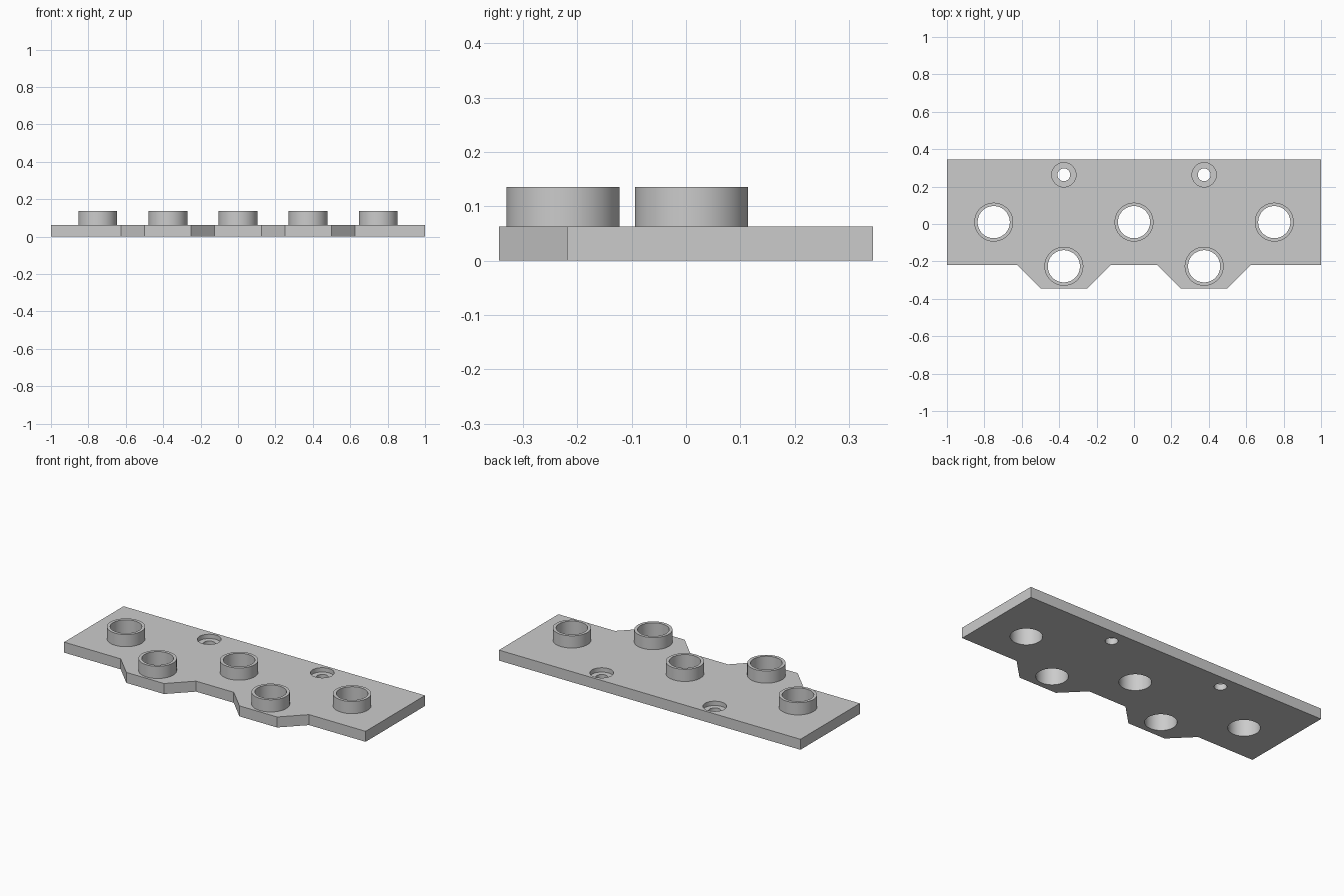
import bpy
import bmesh
from math import cos, sin, tau, radians

SEGMENTS = 64
PLATE_TOP, BOSS_TOP = 0.063, 0.136
BOSS_R, BORE_R = 0.104, 0.086
SCREW_R, RECESS_R, RECESS_Z = 0.034, 0.065, 0.037
BACK, SHELF, FRONT = 0.344, -0.219, -0.344

cube = bpy.data.objects.get("Cube")
if cube:
    bpy.data.objects.remove(cube, do_unlink=True)

grey = bpy.data.materials.new("plain grey")
grey.use_nodes = True
colour = (0.6, 0.6, 0.6, 1)
grey.diffuse_color = colour
grey.node_tree.nodes["Principled BSDF"].inputs["Base Color"].default_value = colour


def lathe(bm, profile, x=0, y=0, capped=False):
    """Revolve (radius, height) points about a vertical axis at x, y."""
    rings = []
    for r, z in profile:
        rings.append([bm.verts.new((x + r * cos(tau * i / SEGMENTS),
                                    y + r * sin(tau * i / SEGMENTS), z))
                      for i in range(SEGMENTS)])
    for low, high in zip(rings, rings[1:]):
        for i in range(SEGMENTS):
            j = (i + 1) % SEGMENTS
            bm.faces.new((low[i], low[j], high[j], high[i]))
    if capped:
        bm.faces.new(rings[0][::-1])
        bm.faces.new(rings[-1])


def make_object(name, bm):
    mesh = bpy.data.meshes.new(name)
    bm.to_mesh(mesh)
    bm.free()
    mesh.materials.append(grey)
    obj = bpy.data.objects.new(name, mesh)
    bpy.context.collection.objects.link(obj)
    return obj


def smooth(obj):
    obj.data.shade_smooth()
    obj.data.set_sharp_from_angle(angle=radians(30))


bosses = {
    "boss_right": (-0.75, 0.01),
    "boss_centre": (0, 0.01),
    "boss_left": (0.75, 0.01),
    "boss_front_right": (-0.375, -0.226),
    "boss_front_left": (0.375, -0.226),
}

# Plate outline with two tapered tabs along the front edge
outline = [(1, BACK), (-1, BACK), (-1, SHELF)]
for tab_x in (-0.375, 0.375):
    outline += [(tab_x - 0.25, SHELF), (tab_x - 0.125, FRONT),
                (tab_x + 0.125, FRONT), (tab_x + 0.25, SHELF)]
outline.append((1, SHELF))
bm = bmesh.new()
base = bm.faces.new([bm.verts.new((x, y, 0)) for x, y in outline])
top = bmesh.ops.extrude_face_region(bm, geom=[base], use_keep_orig=True)["geom"]
bmesh.ops.translate(bm, vec=(0, 0, PLATE_TOP),
                    verts=[v for v in top if isinstance(v, bmesh.types.BMVert)])
bmesh.ops.recalc_face_normals(bm, faces=bm.faces)
plate = make_object("plate", bm)

# Through bores and recessed screw holes
bm = bmesh.new()
for x, y in bosses.values():
    lathe(bm, [(BORE_R, -0.1), (BORE_R, 0.1)], x, y, capped=True)
for x in (-0.375, 0.375):
    lathe(bm, [(SCREW_R, -0.1), (SCREW_R, RECESS_Z),
               (RECESS_R, RECESS_Z), (RECESS_R, 0.1)], x, 0.263, capped=True)
cutter = make_object("hole_cutter", bm)
cutter.hide_render = True

cut = plate.modifiers.new("holes", "BOOLEAN")
cut.operation = "DIFFERENCE"
cut.solver = "EXACT"
cut.object = cutter
depsgraph = bpy.context.evaluated_depsgraph_get()
cut_mesh = bpy.data.meshes.new_from_object(plate.evaluated_get(depsgraph))
plate.modifiers.clear()
plate.data = cut_mesh
bpy.data.objects.remove(cutter, do_unlink=True)
smooth(plate)

# Hollow bosses standing on the plate around each bore
for name, (x, y) in bosses.items():
    bm = bmesh.new()
    lathe(bm, [(BOSS_R, PLATE_TOP), (BOSS_R, BOSS_TOP),
               (BORE_R, BOSS_TOP), (BORE_R, PLATE_TOP)])
    boss = make_object(name, bm)
    boss.location = (x, y, 0)
    smooth(boss)
